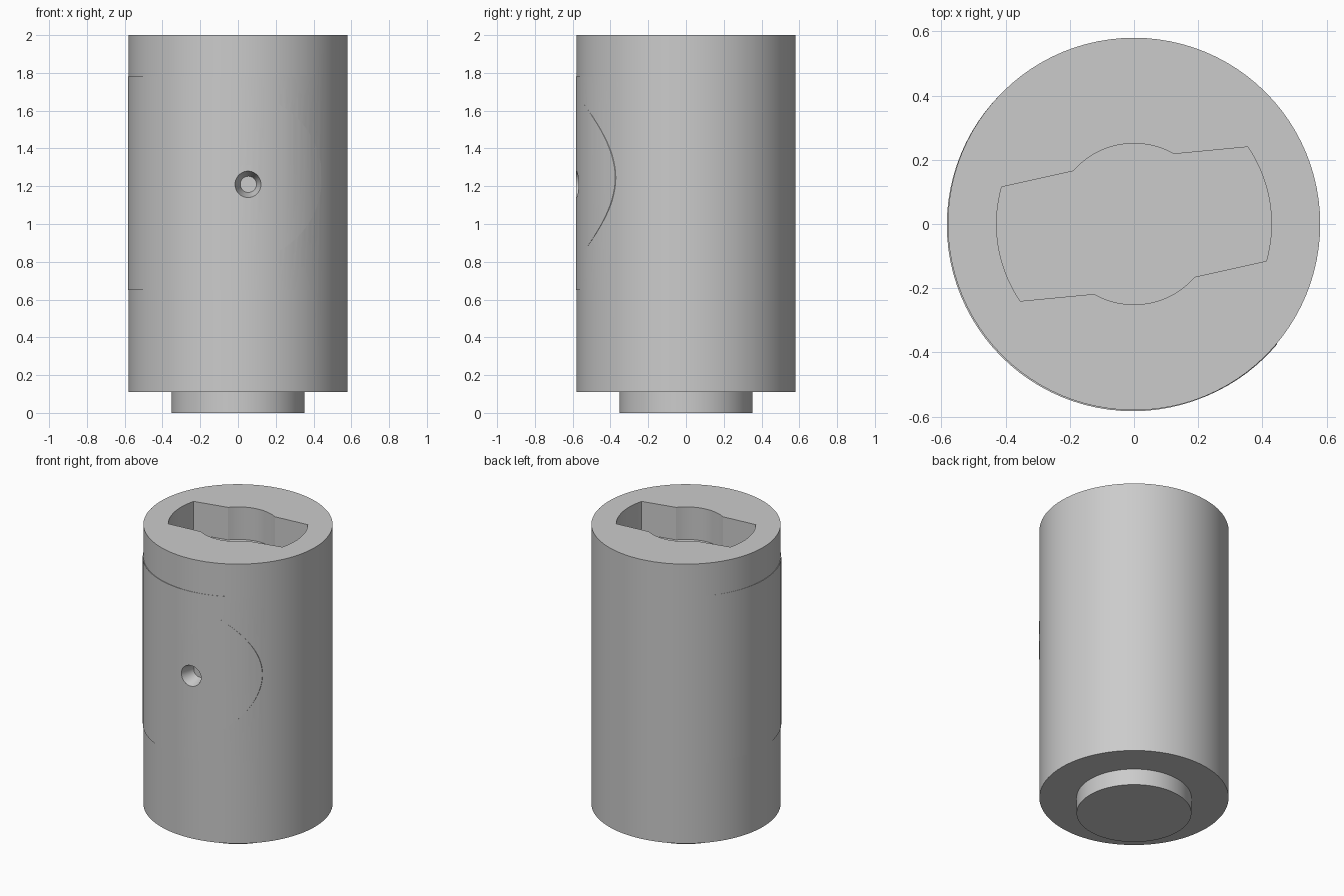
import bpy, bmesh
from math import radians, cos, sin, pi
from mathutils import Matrix

if "Cube" in bpy.data.objects:
    bpy.data.objects.remove(bpy.data.objects["Cube"])

steel = bpy.data.materials.new("grey steel")
steel.use_nodes = True
GREY = (0.6, 0.6, 0.6, 1)
steel.diffuse_color = GREY
steel.node_tree.nodes["Principled BSDF"].inputs["Base Color"].default_value = GREY

R, BOTTOM, TOP = 0.58, 0.11, 2.0


def finish(name, bm):
    mesh = bpy.data.meshes.new(name)
    bmesh.ops.recalc_face_normals(bm, faces=bm.faces)
    bm.to_mesh(mesh)
    bm.free()
    mesh.materials.append(steel)
    ob = bpy.data.objects.new(name, mesh)
    bpy.context.collection.objects.link(ob)
    return ob


def cylinder(name, r1, r2, depth, centre, lying=False, sides=96):
    """Upright, or lying along y with r1 at the front."""
    bm = bmesh.new()
    turn = Matrix.Rotation(radians(-90), 4, 'X') if lying else Matrix()
    bmesh.ops.create_cone(bm, cap_ends=True, segments=sides, radius1=r1, radius2=r2,
                          depth=depth, matrix=Matrix.Translation(centre) @ turn)
    return finish(name, bm)


def combine(target, tool, operation):
    mod = target.modifiers.new(operation, 'BOOLEAN')
    mod.object, mod.operation, mod.solver = tool, operation, 'EXACT'
    bpy.context.view_layer.objects.active = target
    bpy.ops.object.modifier_apply(modifier=mod.name)
    bpy.data.objects.remove(tool)


def arc(radius, start, end, steps=16):
    angles = [radians(start + (end - start) * i / steps) for i in range(steps + 1)]
    return [(radius * cos(a), radius * sin(a)) for a in angles]


# main barrel
body = cylinder("barrel", R, R, TOP - BOTTOM, (0, 0, (TOP + BOTTOM) / 2))

# barely raised side panel and round front pad
combine(body, cylinder("side_panel", R, R, 1.13, (-0.003, -0.003, 1.215)), 'UNION')
pad = cylinder("front_pad", 0.445, 0.445, 0.5, (0, -0.45, 1.245), lying=True)
combine(pad, cylinder("pad_limit", R, R, 1.5, (0.002, -0.001, 1.245)), 'INTERSECT')
combine(body, pad, 'UNION')

# key-shaped socket in the top: round hub with two wings
half = arc(0.428, -15.6, 34.1) + arc(0.251, 60.3, 139)
outline = half + [(-x, -y) for x, y in half]
bm = bmesh.new()
face = bm.faces.new([bm.verts.new((x, y, TOP - 0.22)) for x, y in outline])
walls = bmesh.ops.extrude_face_region(bm, geom=[face])["geom"]
bmesh.ops.translate(bm, vec=(0, 0, 0.4),
                    verts=[v for v in walls if isinstance(v, bmesh.types.BMVert)])
combine(body, finish("socket_cutter", bm), 'DIFFERENCE')

# tapered dimple in the front
combine(body, cylinder("dimple_cutter", 0.079, 0.043, 0.12, (0.055, -0.55, 1.21),
                       lying=True, sides=32), 'DIFFERENCE')

# bottom spigot
spigot = cylinder("spigot", 0.352, 0.352, BOTTOM + 0.02, (0, 0, (BOTTOM + 0.02) / 2))

# smooth round sides, sharp rims
for ob in (body, spigot):
    bpy.ops.object.select_all(action='DESELECT')
    ob.select_set(True)
    bpy.context.view_layer.objects.active = ob
    bpy.ops.object.shade_smooth_by_angle(angle=radians(25))
